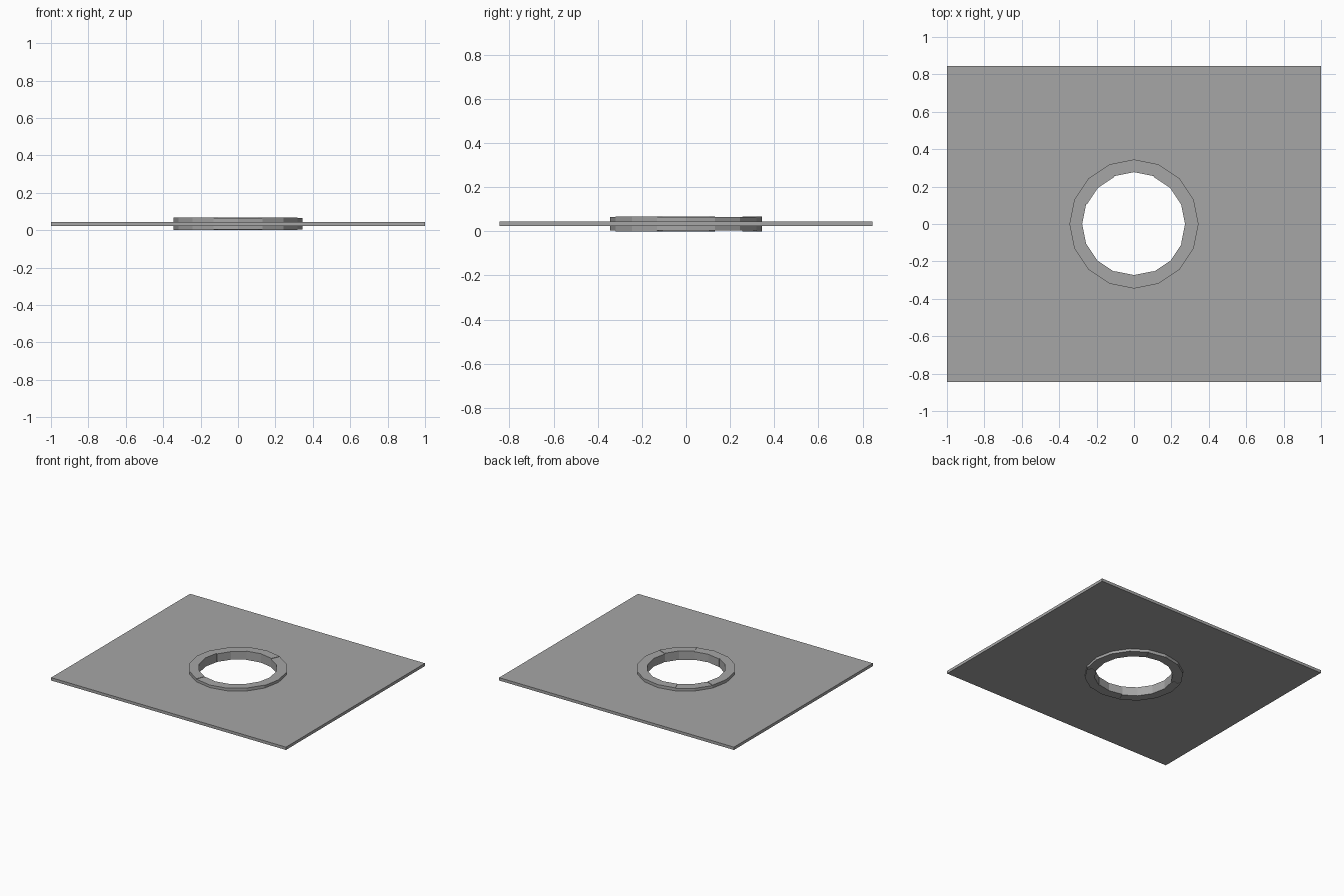
import bpy, bmesh
from math import cos, sin, tau

default = bpy.data.objects.get("Cube")
if default:
    bpy.data.objects.remove(default, do_unlink=True)

SIDES = 16
MID_Z = 0.034

grey = bpy.data.materials.new("plain grey")
grey.use_nodes = True
colour = (0.38, 0.38, 0.38, 1)
grey.diffuse_color = colour
grey.node_tree.nodes["Principled BSDF"].inputs["Base Color"].default_value = colour


def finish(bm, name):
    bmesh.ops.recalc_face_normals(bm, faces=bm.faces)
    mesh = bpy.data.meshes.new(name)
    bm.to_mesh(mesh)
    bm.free()
    mesh.materials.append(grey)
    obj = bpy.data.objects.new(name, mesh)
    bpy.context.collection.objects.link(obj)
    return obj


def ring_block(name, start, end, inner, outer, half):
    """Closed rectangular section swept from one ring corner to another."""
    bm = bmesh.new()
    section = [(inner, -half), (outer, -half), (outer, half), (inner, half)]
    loops = []
    for i in range(start, end + 1):
        a = tau * i / SIDES
        loops.append([bm.verts.new((r * cos(a), r * sin(a), MID_Z + z))
                      for r, z in section])
    for p, q in zip(loops, loops[1:]):
        for k in range(4):
            n = (k + 1) % 4
            bm.faces.new((p[k], p[n], q[n], q[k]))
    bm.faces.new(loops[0])
    bm.faces.new(loops[-1])
    return finish(bm, name)


# Flat plate with a round opening, hidden under the collar
bm = bmesh.new()
bmesh.ops.create_cube(bm, size=1)
bmesh.ops.scale(bm, vec=(2, 1.69, 0.022), verts=bm.verts)
bmesh.ops.translate(bm, vec=(0, 0, MID_Z), verts=bm.verts)
plate = finish(bm, "plate")

bm = bmesh.new()
bmesh.ops.create_cone(bm, cap_ends=True, segments=SIDES, radius1=0.31,
                      radius2=0.31, depth=0.5)
cutter = finish(bm, "plate_hole_cutter")
cutter.hide_render = True
cutter.hide_viewport = True
cut = plate.modifiers.new("opening", "BOOLEAN")
cut.object = cutter
cut.solver = "EXACT"

# Collar of slightly uneven stone blocks, through both sides of the plate
seams = [0, 3, 5, 7, 11, 13, 15, 16]
for n, (start, end) in enumerate(zip(seams, seams[1:])):
    proud = n % 2
    ring_block(f"collar_block_{n + 1}", start, end,
               0.273 + 0.004 * proud, 0.345,
               0.031 + 0.003 * proud)
